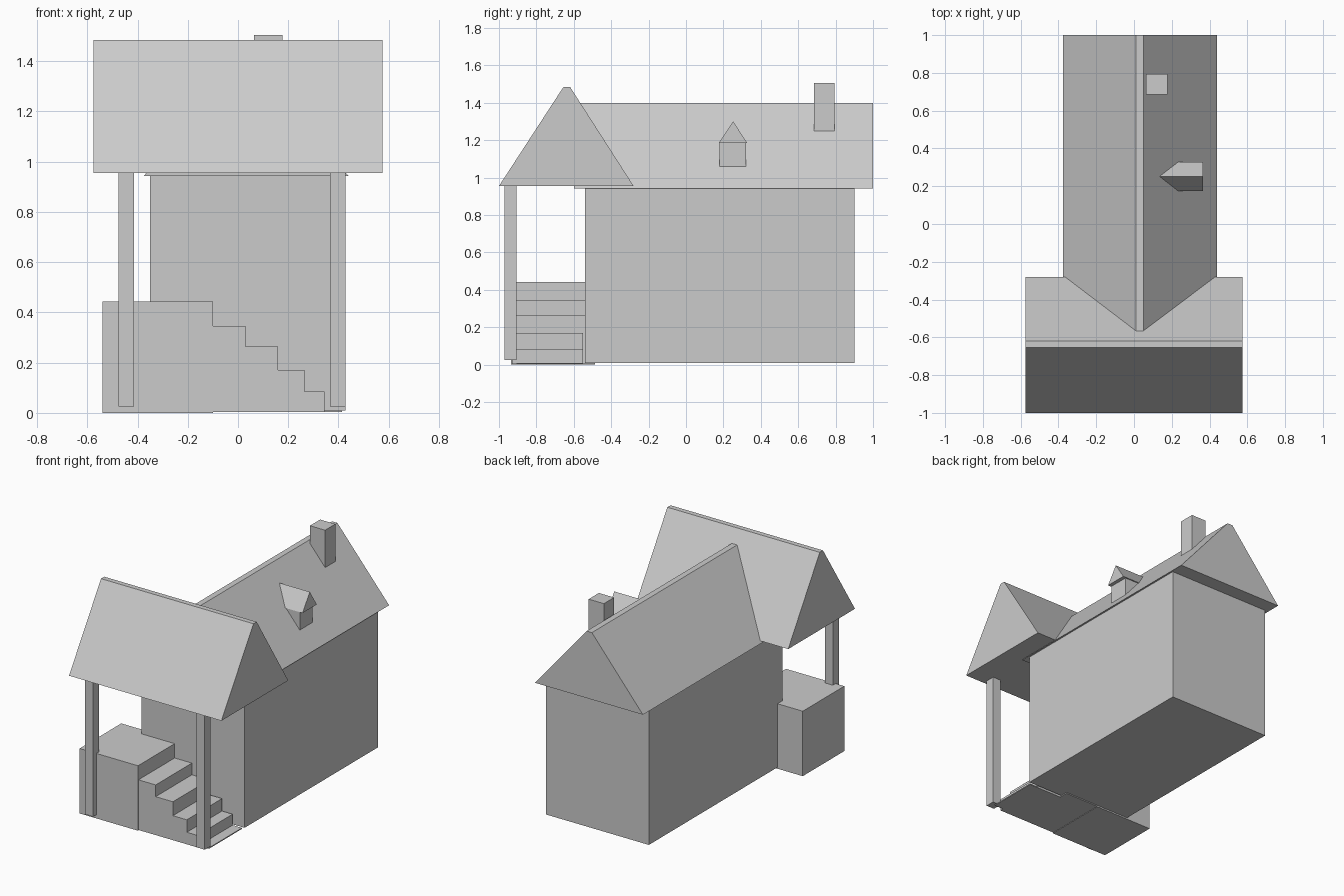
import bpy, bmesh

if "Cube" in bpy.data.objects:
    bpy.data.objects.remove(bpy.data.objects["Cube"])

grey = bpy.data.materials.new("plain grey")
grey.diffuse_color = (0.6, 0.6, 0.6, 1)
grey.use_nodes = True
grey.node_tree.nodes["Principled BSDF"].inputs["Base Color"].default_value = grey.diffuse_color


def extrude(name, profile, start, end, axis):
    """Closed prism: a 2D profile swept along x (profile y,z) or y (profile x,z)."""
    bm = bmesh.new()
    rings = []
    for d in (start, end):
        rings.append([bm.verts.new((d, a, z) if axis == "x" else (a, d, z))
                      for a, z in profile])
    n = len(profile)
    bm.faces.new(rings[0])
    bm.faces.new(rings[1][::-1])
    for i in range(n):
        j = (i + 1) % n
        bm.faces.new((rings[0][i], rings[1][i], rings[1][j], rings[0][j]))
    bmesh.ops.recalc_face_normals(bm, faces=bm.faces)
    mesh = bpy.data.meshes.new(name)
    bm.to_mesh(mesh)
    bm.free()
    mesh.materials.append(grey)
    obj = bpy.data.objects.new(name, mesh)
    bpy.context.collection.objects.link(obj)
    return obj


def box(name, x, y, z):
    return extrude(name, [(x[0], z[0]), (x[1], z[0]), (x[1], z[1]), (x[0], z[1])],
                   y[0], y[1], "y")


# House body and its long roof with a narrow flat ridge
box("house_walls", (-0.35, 0.428), (-0.54, 0.9), (0.01, 0.947))
extrude("main_roof", [(-0.375, 0.943), (0.44, 0.943), (0.05, 1.4), (0.01, 1.4)],
        -0.6, 1.0, "y")

# Porch roof running across the front
extrude("porch_roof", [(-1, 0.955), (-0.28, 0.955), (-0.62, 1.485), (-0.655, 1.485)],
        -0.575, 0.575, "x")

# Porch posts
for side, x in (("left", -0.475), ("right", 0.367)):
    box(side + "_post", (x, x + 0.061), (-0.97, -0.905), (0.025, 0.96))

# Landing and steps descending to the right
box("landing", (-0.54, -0.10), (-0.935, -0.487), (0, 0.443))
steps = [(-0.10, 0.03, 0.345, -0.487), (0.03, 0.16, 0.265, -0.487),
         (0.16, 0.265, 0.17, -0.55), (0.265, 0.345, 0.085, -0.55)]
for i, (x0, x1, top, back) in enumerate(steps):
    box(f"step_{i + 1}", (x0, x1), (-0.93, back), (0.003, top))
box("bottom_tread", (0.345, 0.415), (-0.905, -0.55), (0.003, 0.01))

# Chimney
box("chimney", (0.063, 0.178), (0.685, 0.795), (1.22, 1.505))

# Dormer on the right roof slope
box("dormer_walls", (0.2, 0.34), (0.18, 0.32), (1.06, 1.19))
extrude("dormer_roof", [(0.175, 1.185), (0.328, 1.185), (0.252, 1.3)],
        0.13, 0.365, "x")
